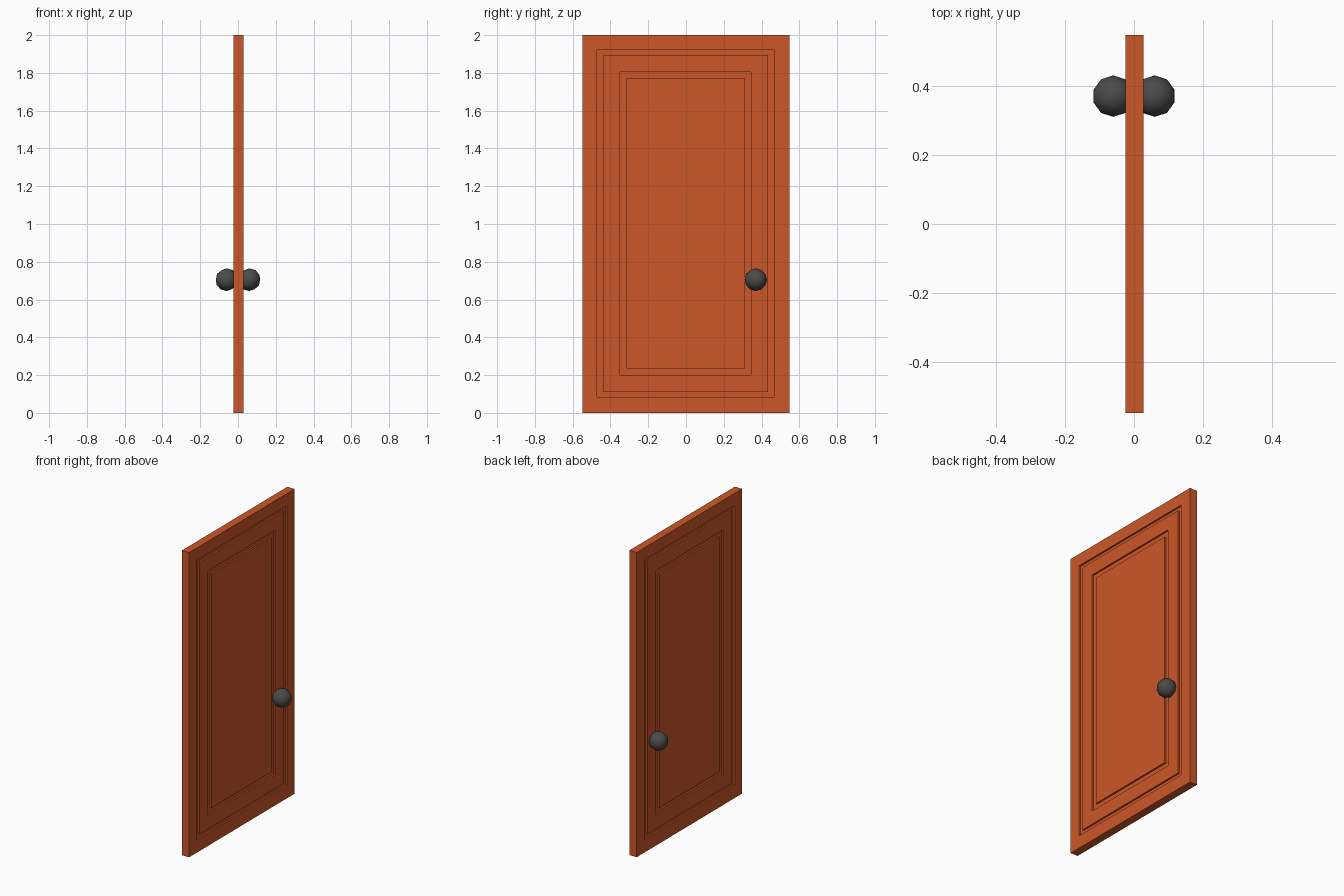
import bpy, bmesh

if "Cube" in bpy.data.objects:
    bpy.data.objects.remove(bpy.data.objects["Cube"])


def material(name, color):
    m = bpy.data.materials.new(name)
    m.diffuse_color = (*color, 1)
    m.use_nodes = True
    m.node_tree.nodes["Principled BSDF"].inputs["Base Color"].default_value = m.diffuse_color
    return m


wood = material("orange_wood", (0.6, 0.095, 0.021))
iron = material("dark_iron", (0.07, 0.07, 0.07))

# Door slab: nested rectangles, stepping in and out to cut two grooves per face
BACK, FRONT, DEPTH = -0.025, 0.028, 0.011
# y min, y max, z min, z max
edge = (-0.547, 0.547, 0.0, 2.0)
grooves = [
    ((-0.47, 0.466, 0.084, 1.92), (-0.438, 0.435, 0.11, 1.895)),
    ((-0.35, 0.345, 0.20, 1.805), (-0.316, 0.313, 0.235, 1.77)),
]
bm = bmesh.new()


def ring(rect, x):
    y0, y1, z0, z1 = rect
    return [bm.verts.new((x, y, z)) for y, z in ((y0, z0), (y1, z0), (y1, z1), (y0, z1))]


def bridge(a, b):
    for i in range(4):
        j = (i + 1) % 4
        bm.faces.new((a[i], a[j], b[j], b[i]))


def carved_face(x, inward):
    rings = [ring(edge, x)]
    for outer, inner in grooves:
        rings += [ring(outer, x), ring(outer, x + inward),
                  ring(inner, x + inward), ring(inner, x)]
    for a, b in zip(rings, rings[1:]):
        bridge(a, b)
    bm.faces.new(rings[-1])
    return rings[0]


bridge(carved_face(FRONT, -DEPTH), carved_face(BACK, DEPTH))
bmesh.ops.recalc_face_normals(bm, faces=bm.faces)
mesh = bpy.data.meshes.new("door_panel")
bm.to_mesh(mesh)
bm.free()
mesh.materials.append(wood)
door = bpy.data.objects.new("door_panel", mesh)
bpy.context.collection.objects.link(door)

# Round knob on each side
for name, x in (("knob_right", 0.06), ("knob_left", -0.06)):
    bpy.ops.mesh.primitive_ico_sphere_add(subdivisions=2, radius=0.06, location=(x, 0.37, 0.705))
    knob = bpy.context.object
    knob.name = name
    knob.data.materials.append(iron)
    bpy.ops.object.shade_smooth()
